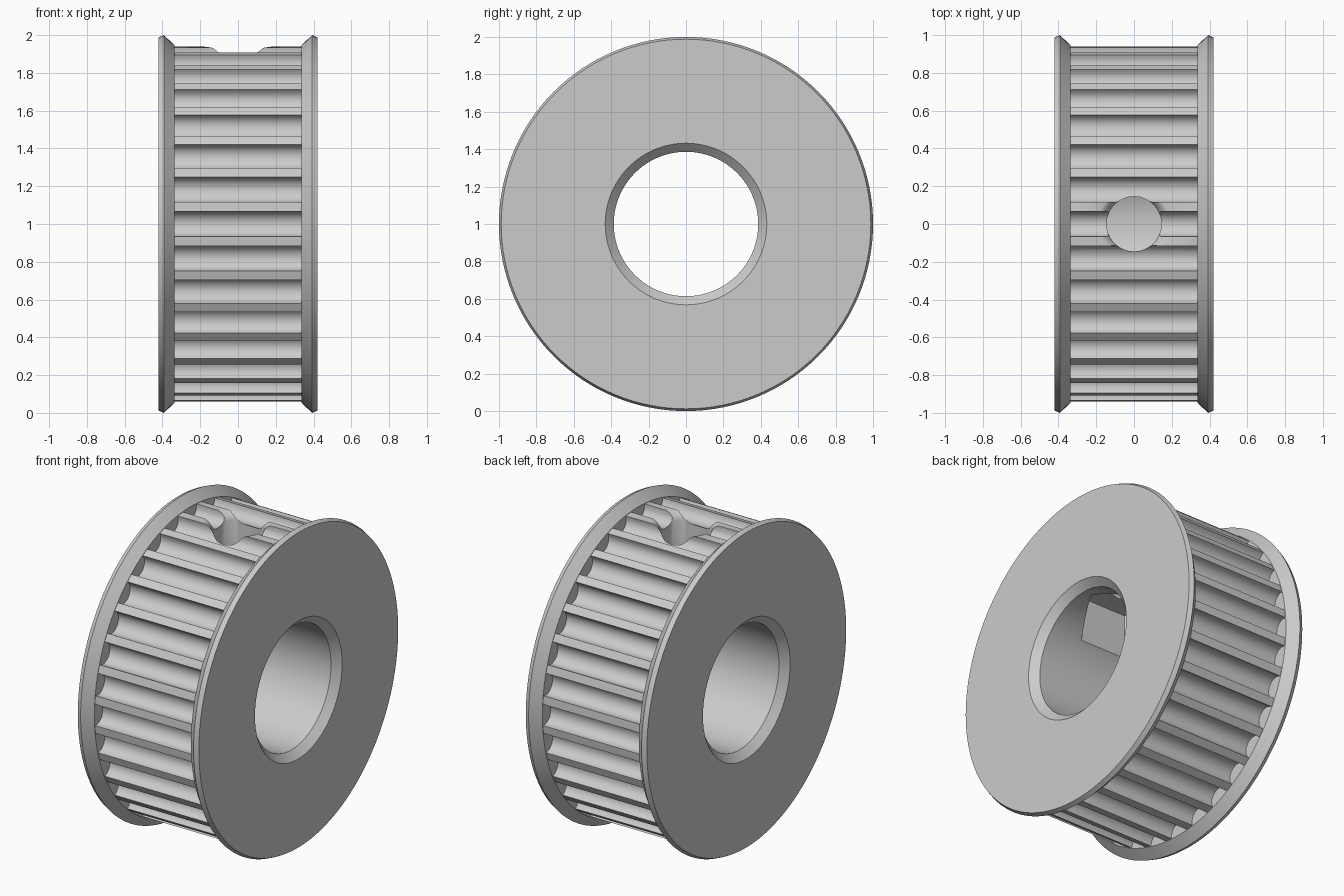
import bpy, bmesh, math
from mathutils import Matrix

TEETH, SEG = 32, 128
RIM, BORE = 0.942, 0.386
HALF, OUTER = 0.335, 0.42
LIFT = 1.0

if "Cube" in bpy.data.objects:
    bpy.data.objects.remove(bpy.data.objects["Cube"])

grey = bpy.data.materials.new("machined grey")
grey.use_nodes = True
colour = (0.6, 0.6, 0.6, 1)
grey.diffuse_color = colour
grey.node_tree.nodes["Principled BSDF"].inputs["Base Color"].default_value = colour


def finish(name, bm):
    """Turn a bmesh into a named grey object."""
    bmesh.ops.recalc_face_normals(bm, faces=bm.faces)
    mesh = bpy.data.meshes.new(name)
    bm.to_mesh(mesh)
    bm.free()
    mesh.materials.append(grey)
    ob = bpy.data.objects.new(name, mesh)
    bpy.context.collection.objects.link(ob)
    return ob


def prism_x(name, outline, half):
    """Extrude a (y, z) outline along x, centred."""
    bm = bmesh.new()
    face = bm.faces.new([bm.verts.new((-half, y, z + LIFT)) for y, z in outline])
    ext = bmesh.ops.extrude_face_region(bm, geom=[face])
    moved = [v for v in ext["geom"] if isinstance(v, bmesh.types.BMVert)]
    bmesh.ops.translate(bm, verts=moved, vec=(2 * half, 0, 0))
    return finish(name, bm)


def lathe(name, profile, seg, along_x, closed, start=0.0):
    """Revolve (position, radius) points about the x or z axis."""
    bm = bmesh.new()
    rings = []
    for p, r in profile:
        ring = []
        for i in range(seg):
            a = start + math.tau * i / seg
            c, s = r * math.cos(a), r * math.sin(a)
            ring.append(bm.verts.new((p, c, s + LIFT) if along_x else (c, s, p + LIFT)))
        rings.append(ring)
    pairs = list(zip(rings, rings[1:]))
    if closed:
        pairs.append((rings[-1], rings[0]))
    else:
        bm.faces.new(rings[0])
        bm.faces.new(rings[-1])
    for a, b in pairs:
        for i in range(seg):
            j = (i + 1) % seg
            bm.faces.new((a[i], a[j], b[j], b[i]))
    return finish(name, bm)


def smooth(ob):
    bpy.ops.object.select_all(action="DESELECT")
    ob.select_set(True)
    bpy.context.view_layer.objects.active = ob
    bpy.ops.object.shade_smooth_by_angle(angle=math.radians(32))


def cut(ob, cutter):
    """Subtract a helper solid and discard it."""
    cutter.hide_render = True
    bpy.context.view_layer.objects.active = ob
    mod = ob.modifiers.new("cut", "BOOLEAN")
    mod.operation, mod.solver, mod.object = "DIFFERENCE", "EXACT", cutter
    bpy.ops.object.modifier_apply(modifier=mod.name)
    bpy.data.objects.remove(cutter)


# Toothed drum: round-bottomed grooves separated by narrow lands
groove, centre, depth, steps = 0.067, 0.925, 0.062, 12
outline = []
for i in range(TEETH):
    t = math.tau * i / TEETH
    local = [(-groove, math.sqrt(RIM ** 2 - groove ** 2))]
    for k in range(steps + 1):
        a = math.pi * k / steps
        local.append((-groove * math.cos(a), centre - depth * math.sin(a)))
    local.append((groove, local[0][1]))
    outline += [(r * math.cos(t) - u * math.sin(t), r * math.sin(t) + u * math.cos(t))
                for u, r in local]
    land = t + math.pi / TEETH
    outline.append((RIM * math.cos(land), RIM * math.sin(land)))
drum = prism_x("toothed_drum", outline, HALF)

# Shaft bore through the drum
cut(drum, lathe("bore_cutter", [(-0.5, BORE), (0.5, BORE)], SEG, True, False))

# Hexagonal nut pocket opening into the bore
flats = 0.55
cut(drum, lathe("nut_cutter", [(0.0, flats / math.sqrt(3)), (0.55, flats / math.sqrt(3))],
                6, False, False))

# Set screw hole with a flared mouth
mouth = [(0.3, 0.145), (0.885, 0.145), (0.91, 0.155), (0.93, 0.175), (0.942, 0.2), (1.0, 0.2)]
cut(drum, lathe("screw_cutter", mouth, 64, False, False))
smooth(drum)

# Bevelled flanges with a chamfered bore, mirrored to both ends
flange = [(HALF, BORE), (HALF, 0.945), (0.392, 1.0), (OUTER, 0.988),
          (OUTER, 0.432), (OUTER - 0.045, BORE)]
for side, name in ((1, "left_flange"), (-1, "right_flange")):
    smooth(lathe(name, [(side * p, r) for p, r in flange], SEG, True, True))
